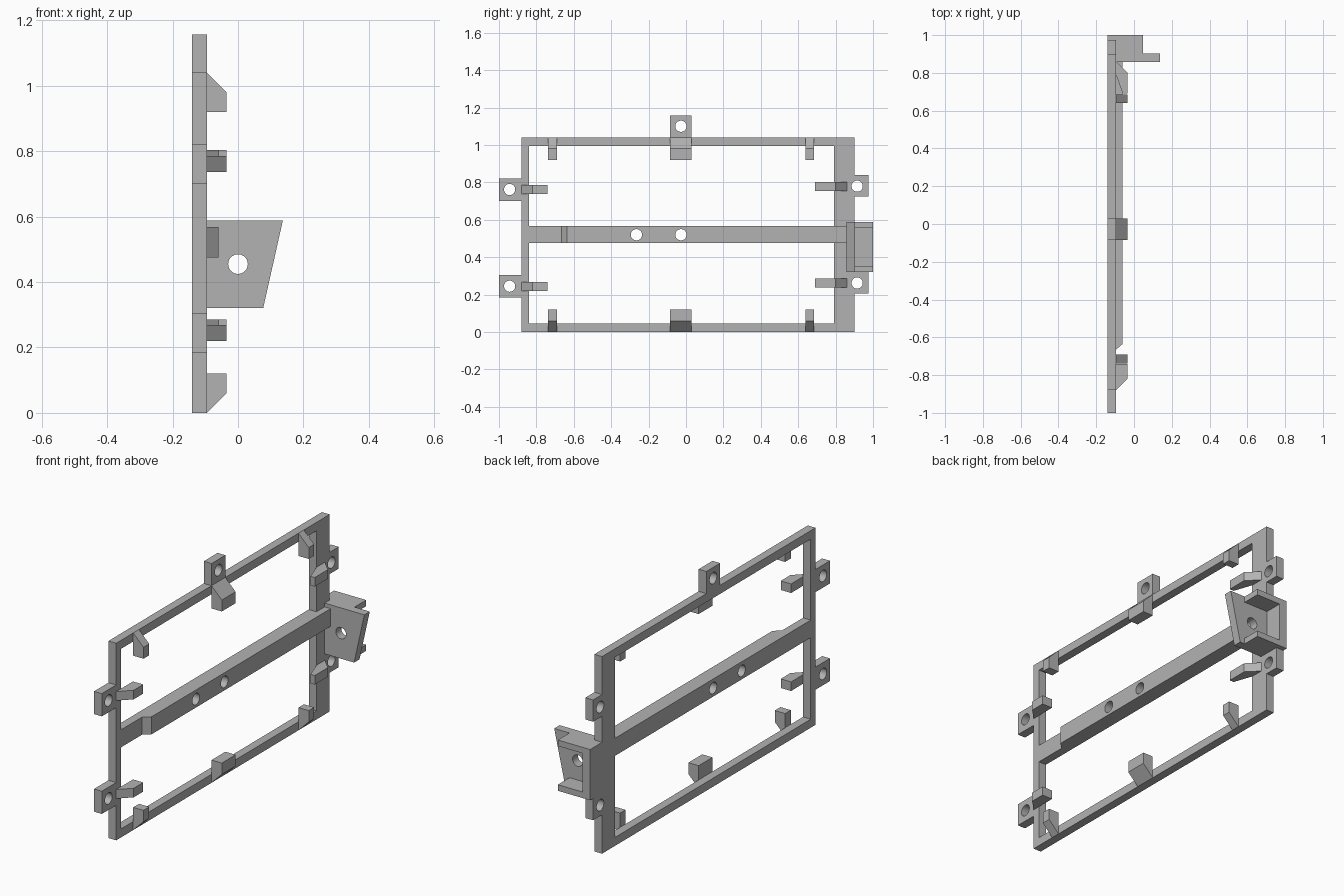
import bpy
import bmesh
import math
from mathutils import Vector

cube = bpy.data.objects.get("Cube")
if cube:
    bpy.data.objects.remove(cube, do_unlink=True)

grey = bpy.data.materials.new("light grey plastic")
grey.use_nodes = True
grey.diffuse_color = (0.45, 0.45, 0.45, 1)
grey.node_tree.nodes["Principled BSDF"].inputs["Base Color"].default_value = (0.45, 0.45, 0.45, 1)

BACK, FACE, TIP = -0.14, -0.095, -0.035   # depth levels along x


def prism(name, axis, points, lo, hi):
    """Extrude a 2D outline along one axis; the other two axes keep their order."""
    def place(p, d):
        c = list(p)
        c.insert(axis, d)
        return Vector(c)
    bm = bmesh.new()
    ends = [[bm.verts.new(place(p, d)) for p in points] for d in (lo, hi)]
    for ring in ends:
        bm.faces.new(ring)
    n = len(points)
    for i in range(n):
        j = (i + 1) % n
        bm.faces.new((ends[0][i], ends[0][j], ends[1][j], ends[1][i]))
    bmesh.ops.recalc_face_normals(bm, faces=bm.faces)
    mesh = bpy.data.meshes.new(name)
    bm.to_mesh(mesh)
    bm.free()
    mesh.materials.append(grey)
    ob = bpy.data.objects.new(name, mesh)
    bpy.context.collection.objects.link(ob)
    return ob


def rect(a0, a1, b0, b1):
    return [(a0, b0), (a1, b0), (a1, b1), (a0, b1)]


def cut(ob, cutter):
    """Subtract the cutter, then remove it."""
    cutter.hide_render = True
    mod = ob.modifiers.new("cut", 'BOOLEAN')
    mod.operation = 'DIFFERENCE'
    mod.solver = 'EXACT'
    mod.object = cutter
    bpy.context.view_layer.objects.active = ob
    bpy.ops.object.modifier_apply(modifier=mod.name)
    bpy.data.objects.remove(cutter, do_unlink=True)


def drill(ob, axis, a, b, r=0.03):
    circle = [(a + r * math.cos(math.tau * i / 32), b + r * math.sin(math.tau * i / 32))
              for i in range(32)]
    cut(ob, prism("drill", axis, circle, -0.3 if axis == 0 else 0.8, 0.3 if axis == 0 else 1.1))


# Rectangular frame with a wider rear post
frame = prism("frame", 0, rect(-0.88, 0.90, 0, 1.04), BACK, FACE)
cut(frame, prism("window", 0, rect(-0.84, 0.79, 0.045, 0.995), -0.3, 0.3))

# Screw tabs: outline, then hole centre
tabs = {
    "front_upper_tab": ((-1.0, -0.88, 0.70, 0.82), (-0.943, 0.762)),
    "front_lower_tab": ((-1.0, -0.88, 0.185, 0.305), (-0.943, 0.245)),
    "rear_upper_tab": ((0.90, 0.975, 0.725, 0.84), (0.915, 0.78)),
    "rear_lower_tab": ((0.90, 0.975, 0.205, 0.32), (0.915, 0.262)),
    "top_tab": ((-0.085, 0.03, 1.04, 1.157), (-0.027, 1.10)),
}
for name, (outline, hole) in tabs.items():
    tab = prism(name, 0, rect(*outline), BACK, FACE)
    drill(tab, 0, *hole)
    if name.startswith("rear"):
        drill(frame, 0, *hole)

# Crossbar with a chamfered front end and two holes
bar = prism("crossbar", 2, [
    (BACK, -0.84), (FACE, -0.84), (FACE, -0.665), (-0.06, -0.635),
    (-0.06, 0.86), (FACE, 0.86), (FACE, 0.79), (BACK, 0.79)], 0.475, 0.568)
for y in (-0.265, -0.027):
    drill(bar, 0, y, 0.52)

# Chamfered clips on the top and bottom rails
for label, y0, y1 in (("front", -0.738, -0.69), ("middle", -0.085, 0.03), ("rear", 0.64, 0.685)):
    for side, base, s in (("top", 1.04, -1), ("bottom", 0, 1)):
        outline = [(FACE, base), (TIP, base + s * 0.06), (TIP, base + s * 0.12), (FACE, base + s * 0.12)]
        prism(f"{side}_{label}_clip", 1, outline, y0, y1)

# Clips on the front and rear posts
front_clip = [(FACE, -0.88), (TIP, -0.82), (TIP, -0.74), (FACE, -0.74)]
rear_clip = [(FACE, 0.86), (TIP, 0.80), (TIP, 0.69), (-0.06, 0.69), (FACE, 0.79)]
for label, z in (("upper", 0.737), ("lower", 0.22)):
    prism(f"front_{label}_clip", 2, front_clip, z, z + 0.048)
    prism(f"rear_{label}_clip", 2, rear_clip, z + 0.018, z + 0.066)

# Rear bracket: slanted plate, back wall and two flanges
plate = prism("bracket_plate", 1, [(FACE, 0.32), (0.077, 0.32), (0.137, 0.588), (FACE, 0.588)], 0.858, 0.903)
drill(plate, 1, 0, 0.455)
prism("bracket_wall", 0, rect(0.90, 1.0, 0.32, 0.588), BACK, FACE)
for label, z in (("lower", 0.32), ("upper", 0.556)):
    prism(f"bracket_{label}_flange", 2, rect(FACE, 0.048, 0.903, 1.0), z, z + 0.032)
